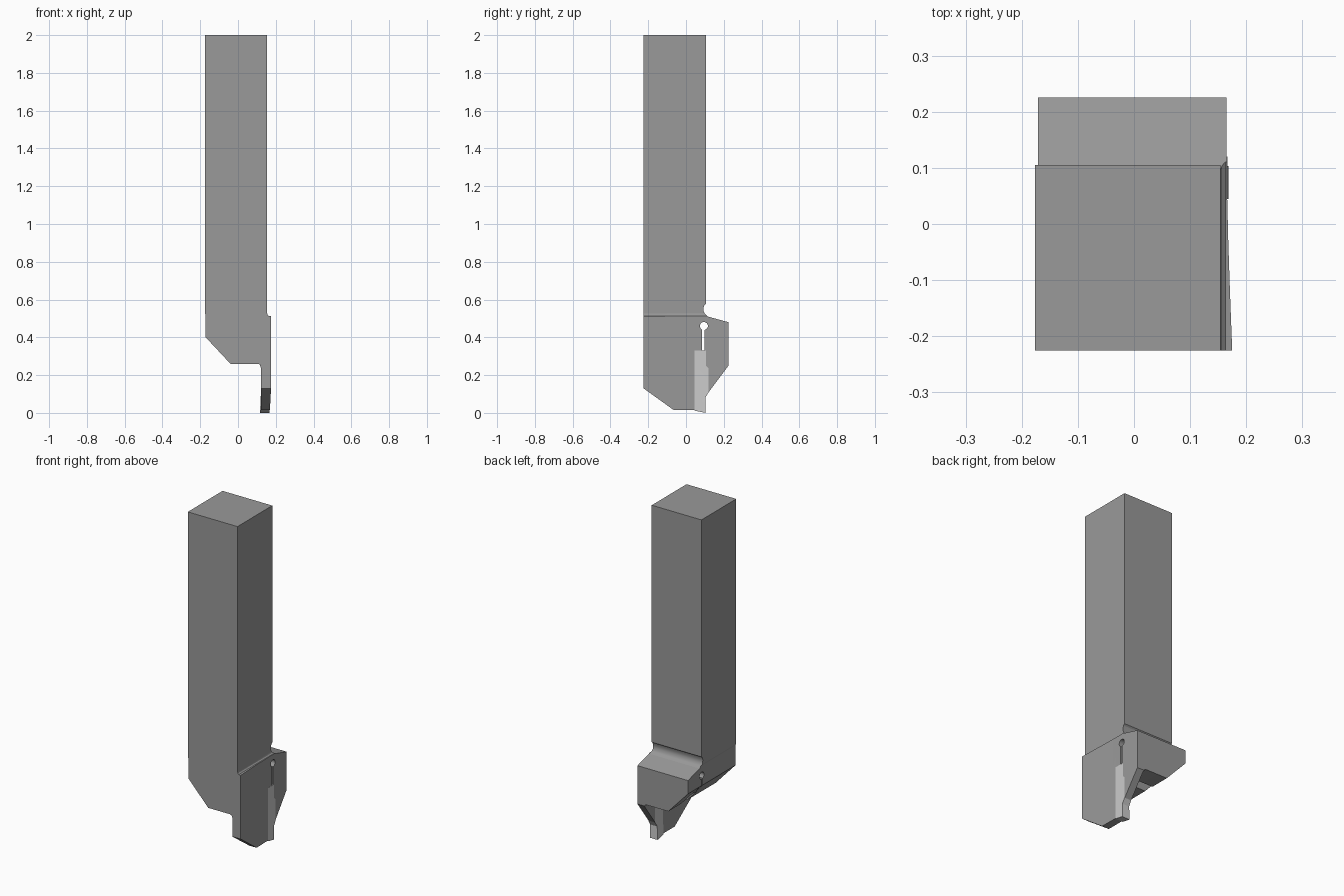
import bpy, bmesh
from math import radians, sin, cos

if "Cube" in bpy.data.objects:
    bpy.data.objects.remove(bpy.data.objects["Cube"])


def prism(name, pts, axis, lo, hi):
    """Extrude a 2D outline along one axis."""
    place = {'x': lambda u, v, w: (w, u, v),
             'y': lambda u, v, w: (u, w, v),
             'z': lambda u, v, w: (u, v, w)}[axis]
    bm = bmesh.new()
    a = [bm.verts.new(place(u, v, lo)) for u, v in pts]
    b = [bm.verts.new(place(u, v, hi)) for u, v in pts]
    bm.faces.new(a)
    bm.faces.new(b[::-1])
    n = len(pts)
    for i in range(n):
        j = (i + 1) % n
        bm.faces.new((a[i], b[i], b[j], a[j]))
    bmesh.ops.recalc_face_normals(bm, faces=bm.faces)
    me = bpy.data.meshes.new(name)
    bm.to_mesh(me)
    bm.free()
    ob = bpy.data.objects.new(name, me)
    bpy.context.collection.objects.link(ob)
    return ob


def intersect(ob, cutter):
    """Keep only the part of ob inside cutter, then drop the cutter."""
    m = ob.modifiers.new("trim", 'BOOLEAN')
    m.operation, m.solver, m.object = 'INTERSECT', 'EXACT', cutter
    bpy.context.view_layer.objects.active = ob
    bpy.ops.object.modifier_apply(modifier=m.name)
    bpy.data.objects.remove(cutter)


def finish(ob, name, grey):
    bpy.ops.object.select_all(action='DESELECT')
    ob.select_set(True)
    bpy.context.view_layer.objects.active = ob
    bpy.ops.object.shade_smooth_by_angle(angle=radians(25))
    w = ob.modifiers.new("flat_large_faces", 'WEIGHTED_NORMAL')
    w.keep_sharp = True
    mat = bpy.data.materials.new(name)
    mat.diffuse_color = (grey, grey, grey, 1)
    mat.use_nodes = True
    mat.node_tree.nodes["Principled BSDF"].inputs["Base Color"].default_value = mat.diffuse_color
    ob.data.materials.clear()
    ob.data.materials.append(mat)


# Outer side of the blade, slightly curved in plan
plan = [(-0.3, -0.4), (0.176, -0.4), (0.175, -0.225), (0.171, -0.12), (0.168, -0.03),
        (0.166, 0.05), (0.165, 0.15), (0.165, 0.4), (-0.3, 0.4)]

# Holder: side outline with insert pocket, clamping slit, relief hole and neck groove
hole = [(0.095 + 0.021 * cos(radians(243 - 328 * i / 20)),
         0.46 + 0.021 * sin(radians(243 - 328 * i / 20))) for i in range(21)]
side = [(-0.225, 2), (-0.225, 0.13), (-0.065, 0.015), (0.045, 0.015), (0.045, 0.33),
        (0.0855, 0.33), *hole, (0.0968, 0.33), (0.105, 0.33), (0.105, 0.25), (0.12, 0.235),
        (0.12, 0.11), (0.225, 0.25), (0.225, 0.48), (0.115, 0.51), (0.100, 0.524),
        (0.093, 0.539), (0.092, 0.555), (0.097, 0.57), (0.105, 0.578), (0.105, 2)]
holder = prism("tool_holder", side, 'x', -0.3, 0.3)

# Front outline: shank, wider head, chamfer and thin blade
front = [(-0.176, 2.1), (-0.176, 0.53), (-0.171, 0.52), (-0.171, 0.40), (-0.04, 0.26),
         (0.105, 0.26), (0.115, 0.256), (0.121, 0.24), (0.121, -0.1), (0.19, -0.1),
         (0.19, 0.51), (0.163, 0.514), (0.157, 0.52), (0.154, 0.53), (0.154, 2.1)]
intersect(holder, prism("front_trim", front, 'y', -0.5, 0.5))
intersect(holder, prism("plan_trim", plan, 'z', -0.2, 2.2))
finish(holder, "dark_steel", 0.32)

# Cutting insert with a flared tip, standing just proud of the blade
insert_side = [(0.045, 0.012), (0.103, 0), (0.102, 0.08), (0.12, 0.11), (0.12, 0.235),
               (0.105, 0.25), (0.105, 0.33), (0.045, 0.33)]
insert = prism("cutting_insert", insert_side, 'x', 0.05, 0.25)
tip = [(0.117, -0.05), (0.168, -0.05), (0.168, 0.02), (0.1665, 0.1),
       (0.1665, 0.4), (0.121, 0.4), (0.121, 0.1), (0.117, 0.02)]
intersect(insert, prism("tip_trim", tip, 'y', -0.3, 0.3))
finish(insert, "carbide", 0.8)
